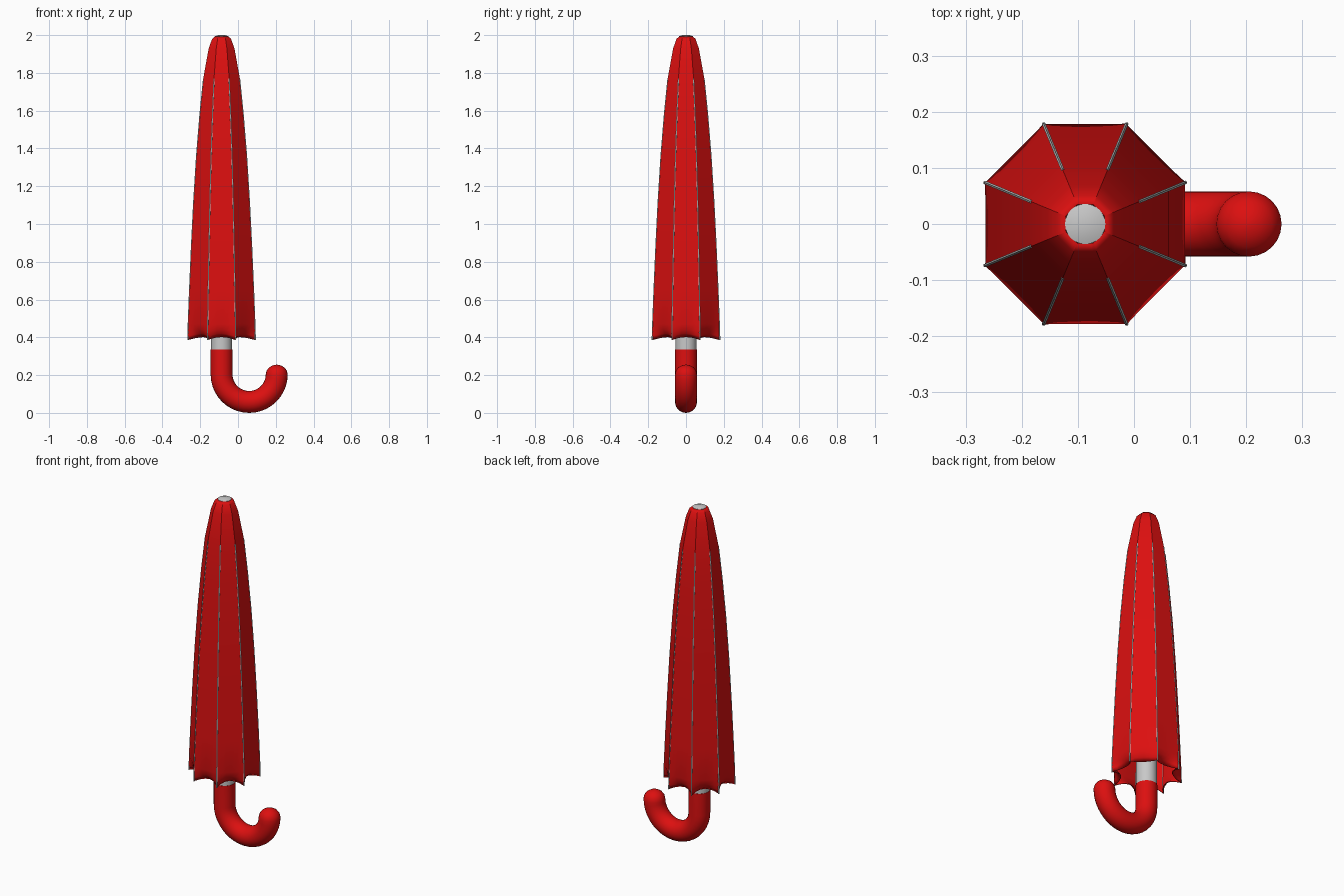
import bpy, bmesh, math
from mathutils import Vector

if "Cube" in bpy.data.objects:
    bpy.data.objects.remove(bpy.data.objects["Cube"])

CX = -0.087          # axis of the shaft
SIDES = 8


def material(name, rgb):
    m = bpy.data.materials.new(name)
    m.diffuse_color = (*rgb, 1)
    m.use_nodes = True
    m.node_tree.nodes["Principled BSDF"].inputs["Base Color"].default_value = m.diffuse_color
    return m


RED = material("red fabric", (0.72, 0.005, 0.005))
GREY = material("light grey metal", (0.58, 0.58, 0.58))


def add_mesh(name, rings, mat, caps=False, angle=30):
    """Skin a list of closed rings of points."""
    bm = bmesh.new()
    vs = [[bm.verts.new(p) for p in ring] for ring in rings]
    for a, b in zip(vs, vs[1:]):
        n = len(a)
        for i in range(n):
            bm.faces.new((a[i], a[(i + 1) % n], b[(i + 1) % n], b[i]))
    if caps:
        bm.faces.new(vs[0][::-1])
        bm.faces.new(vs[-1])
        bmesh.ops.recalc_face_normals(bm, faces=bm.faces)
    me = bpy.data.meshes.new(name)
    bm.to_mesh(me)
    bm.free()
    me.materials.append(mat)
    ob = bpy.data.objects.new(name, me)
    bpy.context.collection.objects.link(ob)
    bpy.ops.object.select_all(action='DESELECT')
    ob.select_set(True)
    bpy.context.view_layer.objects.active = ob
    bpy.ops.object.shade_smooth_by_angle(angle=math.radians(angle))
    return ob


def corner(k, r, z):
    a = math.radians(22.5) + k * math.tau / SIDES
    return Vector((CX + r * math.cos(a), r * math.sin(a), z))


# canopy: (half width, height, inward curl, lift of the panel middle)
profile = [(0.180, 0.385, 0.042, 0.016), (0.180, 0.405, 0.022, 0.014),
           (0.179, 0.43, 0.009, 0.010), (0.178, 0.47, 0, 0), (0.171, 0.65, 0, 0),
           (0.161, 0.88, 0, 0), (0.149, 1.12, 0, 0), (0.134, 1.36, 0, 0),
           (0.116, 1.58, 0, 0), (0.097, 1.77, 0, 0), (0.068, 1.93, 0, 0),
           (0.050, 1.98, 0, 0), (0.036, 1.993, 0, 0)]
CS = math.cos(math.pi / SIDES)
STEPS = 6
rings = []
for half, z, curl, lift in profile:
    ring = []
    for k in range(SIDES):
        for s in range(STEPS):
            t = s / STEPS
            p = corner(k, half / CS, z).lerp(corner(k + 1, half / CS, z), t)
            w = 4 * t * (1 - t)
            mid = math.radians(45) * (k + 1)
            p -= Vector((math.cos(mid), math.sin(mid), 0)) * curl * w
            p.z += lift * w
            ring.append(p)
    rings.append(ring)
canopy = add_mesh("canopy", rings, RED)
sol = canopy.modifiers.new("thickness", 'SOLIDIFY')
sol.thickness = 0.004
sol.offset = -1

# thin ribs along the canopy corners
for k in range(SIDES):
    path = [corner(k, half / CS - 0.002, z) for half, z, _, _ in profile[:10]]
    out = (corner(k, 1, 0) - Vector((CX, 0, 0)))
    side = Vector((-out.y, out.x, 0))
    add_mesh(f"rib_{k + 1}", [[p + 0.0035 * (math.cos(a) * out + math.sin(a) * side)
                               for a in (i * math.tau / 6 for i in range(6))]
                              for p in path], GREY, True)


def circle(c, u, v, r, n=24):
    return [c + r * (math.cos(i * math.tau / n) * u + math.sin(i * math.tau / n) * v)
            for i in range(n)]


X, Y, Z = Vector((1, 0, 0)), Vector((0, 1, 0)), Vector((0, 0, 1))

# shaft, narrowing to the tip
add_mesh("shaft", [circle(Vector((CX, 0, z)), X, Y, r) for r, z in
                   [(0.056, 0.32), (0.056, 1.90), (0.036, 1.975),
                    (0.036, 1.994), (0.018, 2.0)]], GREY, True)

# hooked handle with a rounded end
TR, BR = 0.058, 0.146
centre = Vector((CX + BR, 0, TR + BR))
rings = [circle(Vector((CX, 0, 0.335)), X, Y, TR)]
for i in range(21):
    a = math.pi * i / 20
    radial = Vector((-math.cos(a), 0, -math.sin(a)))
    rings.append(circle(centre + radial * BR, -radial, Y, TR))
    if i == 0:
        rings[-1] = circle(centre - X * BR, X, Y, TR)
# keep the ring orientation: u points to the arc centre all along
end = centre + X * BR
for e in (0.25, 0.5, 0.75, 0.95):
    b = e * math.pi / 2
    rings.append(circle(end + Z * TR * 0.88 * math.sin(b), -X, Y, TR * math.cos(b)))
add_mesh("handle", rings, RED, True, 40)
